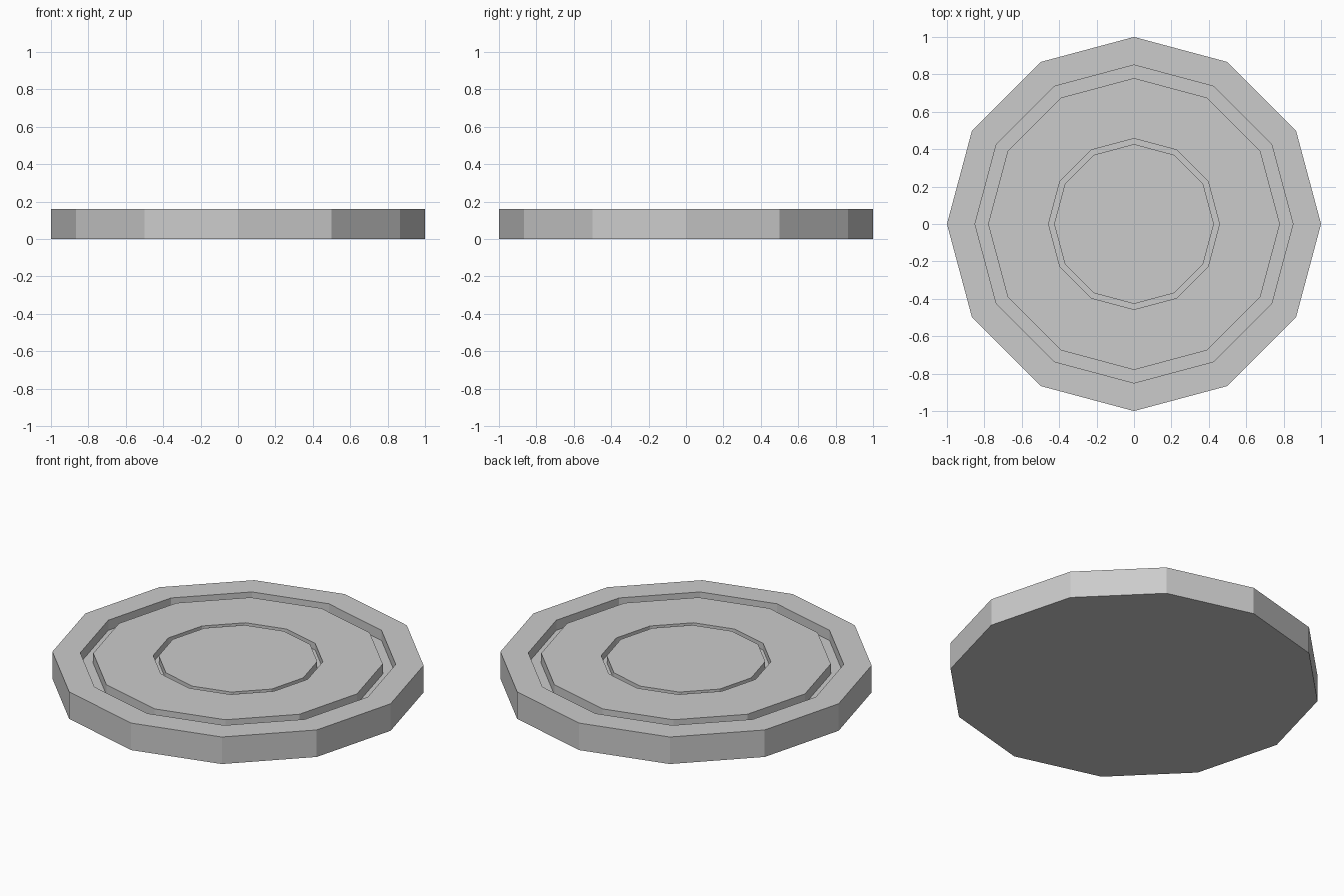
import bpy, bmesh
from math import cos, sin, tau

if "Cube" in bpy.data.objects:
    bpy.data.objects.remove(bpy.data.objects["Cube"])

SIDES = 12
HEIGHT = 0.16

# Half cross-section (radius, z): outer rim, wide deep groove, narrow shallow groove
PROFILE = [
    (1.0, 0.0), (1.0, HEIGHT),
    (0.85, HEIGHT), (0.85, 0.10), (0.78, 0.10), (0.78, HEIGHT),
    (0.457, HEIGHT), (0.457, 0.12), (0.427, 0.12), (0.427, HEIGHT),
]


def lathe(name, profile, sides):
    bm = bmesh.new()
    rings = [[bm.verts.new((r * cos(tau * i / sides), r * sin(tau * i / sides), z))
              for i in range(sides)] for r, z in profile]
    for a, b in zip(rings, rings[1:]):
        for i in range(sides):
            j = (i + 1) % sides
            bm.faces.new((a[i], a[j], b[j], b[i]))
    # Flat caps: underside and centre of the top
    bm.faces.new(rings[0][::-1])
    bm.faces.new(rings[-1])
    bmesh.ops.recalc_face_normals(bm, faces=bm.faces)
    mesh = bpy.data.meshes.new(name)
    bm.to_mesh(mesh)
    bm.free()
    obj = bpy.data.objects.new(name, mesh)
    bpy.context.collection.objects.link(obj)
    return obj


# Twelve-sided disc with two ring grooves
lathe("grooved_disc", PROFILE, SIDES)
